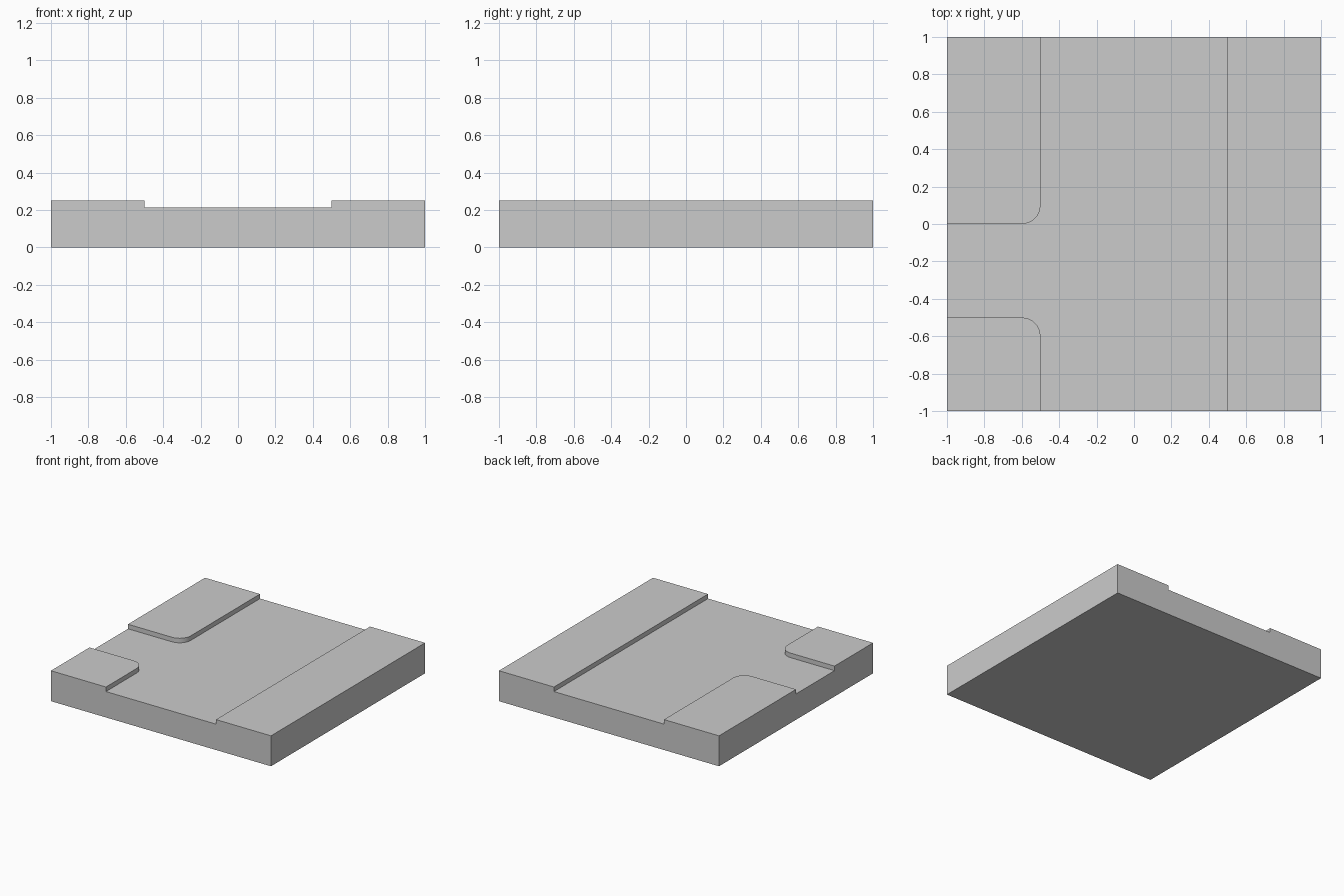
import bpy, bmesh, math

if "Cube" in bpy.data.objects:
    bpy.data.objects.remove(bpy.data.objects["Cube"])

ROAD_Z, KERB_Z = 0.2125, 0.25
R, SEG = 0.1, 8


def arc(cx, cy, a0, a1):
    """Rounded kerb corner points, angles in degrees."""
    angles = [math.radians(a0 + (a1 - a0) * i / SEG) for i in range(SEG + 1)]
    return [(cx + R * math.cos(a), cy + R * math.sin(a)) for a in angles]


# Plan outlines, counter-clockwise
back_corner = arc(-0.6, 0.1, -90, 0)
front_corner = arc(-0.6, -0.6, 0, 90)
back_left = [(-1, 0)] + back_corner + [(-0.5, 1), (-1, 1)]
front_left = [(-1, -1), (-0.5, -1)] + front_corner + [(-1, -0.5)]
right = [(0.5, -1), (1, -1), (1, 1), (0.5, 1)]
road = ([(-0.5, -1), (0.5, -1), (0.5, 1), (-0.5, 1)] + back_corner[::-1]
        + [(-1, 0), (-1, -0.5)] + front_corner[::-1])

bm = bmesh.new()
shared = {}


def vert(p):
    key = (round(p[0], 4), round(p[1], 4))
    if key not in shared:
        shared[key] = bm.verts.new((*key, 0))
    return shared[key]


def raise_faces(faces, height, keep):
    out = bmesh.ops.extrude_face_region(bm, geom=faces, use_keep_orig=keep)["geom"]
    verts = [g for g in out if isinstance(g, bmesh.types.BMVert)]
    bmesh.ops.translate(bm, verts=verts, vec=(0, 0, height))
    return [g for g in out if isinstance(g, bmesh.types.BMFace)]


# Slab up to the road surface, then pavements raised above it
plan = [bm.faces.new([vert(p) for p in o])
        for o in (road, back_left, front_left, right)]
tops = raise_faces(plan, ROAD_Z, True)
pavements = [f for f in tops
             if abs(f.calc_center_median().x) > 0.5 or len(f.verts) < len(road)]
raised = raise_faces(pavements, KERB_Z - ROAD_Z, False)
# Remove any covered pavement faces left at road level
covered = [f for f in pavements if f.is_valid and f not in raised]
if covered:
    bmesh.ops.delete(bm, geom=covered, context="FACES_ONLY")

# Merge the flat sides and underside into clean faces
bmesh.ops.recalc_face_normals(bm, faces=bm.faces[:])
bmesh.ops.dissolve_limit(bm, angle_limit=math.radians(1),
                         verts=bm.verts[:], edges=bm.edges[:])
bmesh.ops.triangulate(bm, faces=bm.faces[:])
bmesh.ops.recalc_face_normals(bm, faces=bm.faces[:])

mesh = bpy.data.meshes.new("road_junction_tile")
bm.to_mesh(mesh)
bm.free()
tile = bpy.data.objects.new("road_junction_tile", mesh)
bpy.context.collection.objects.link(tile)
bpy.context.view_layer.objects.active = tile
tile.select_set(True)
bpy.ops.object.shade_smooth_by_angle(angle=math.radians(30))
